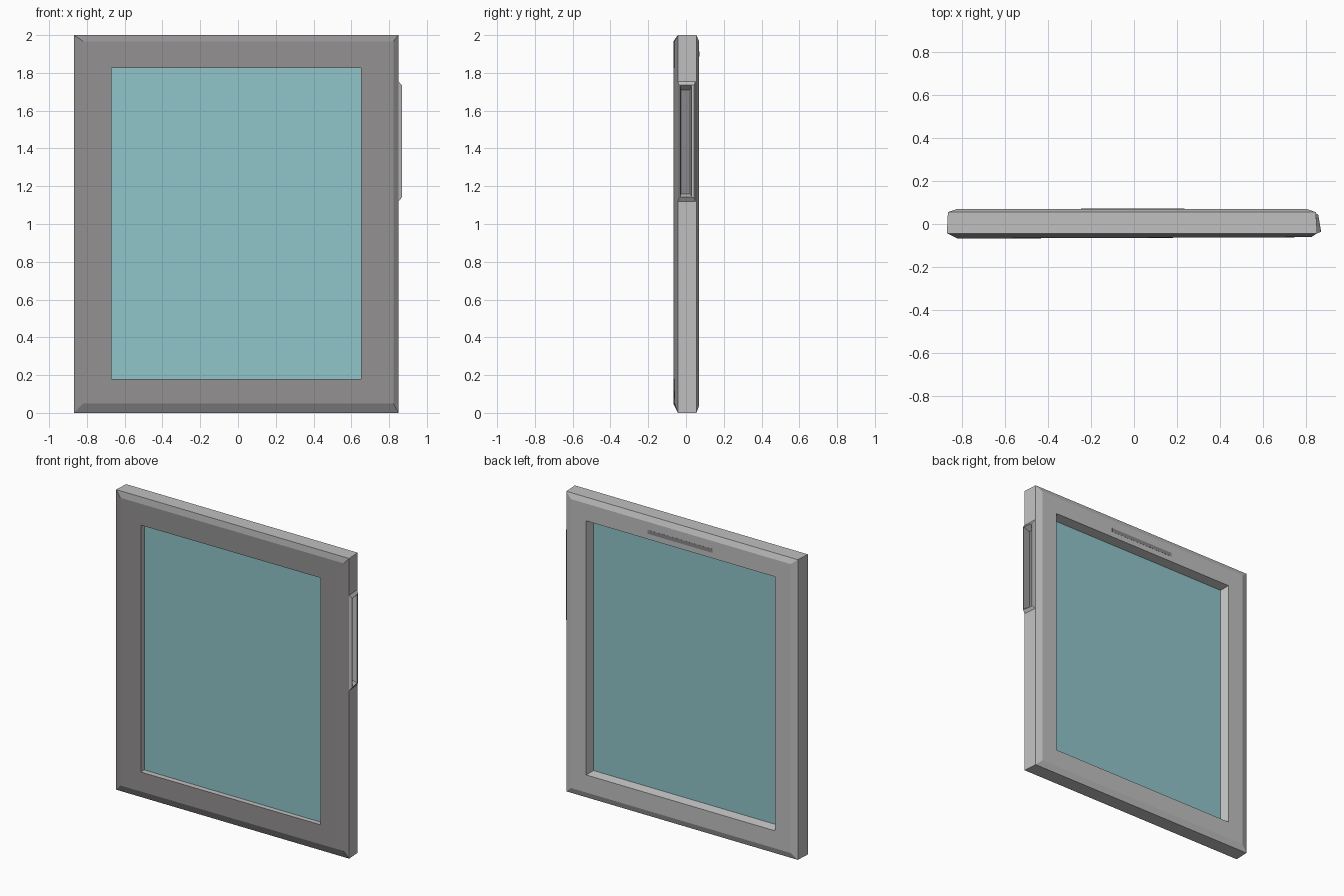
import bpy, bmesh

if "Cube" in bpy.data.objects:
    bpy.data.objects.remove(bpy.data.objects["Cube"])


def material(name, color):
    m = bpy.data.materials.new(name)
    m.diffuse_color = (*color, 1)
    m.use_nodes = True
    m.node_tree.nodes["Principled BSDF"].inputs["Base Color"].default_value = m.diffuse_color
    return m


body_grey = material("body grey", (0.53, 0.53, 0.53))
front_grey = material("front dark grey", (0.295, 0.285, 0.29))
slot_grey = material("slot grey", (0.25, 0.25, 0.26))
reveal_grey = material("reveal light grey", (0.63, 0.63, 0.63))
screen_teal = material("screen teal", (0.28, 0.56, 0.59))


def finish(bm, name, mats):
    bmesh.ops.remove_doubles(bm, verts=bm.verts, dist=1e-5)
    bmesh.ops.recalc_face_normals(bm, faces=bm.faces)
    mesh = bpy.data.meshes.new(name)
    bm.to_mesh(mesh)
    bm.free()
    for m in mats:
        mesh.materials.append(m)
    ob = bpy.data.objects.new(name, mesh)
    bpy.context.collection.objects.link(ob)
    return ob


def loft(bm, rings, closed=False, skip=None, mats={}):
    """Join four-cornered rings with quads; skip = (ring, side) left open."""
    vs = [[bm.verts.new(p) for p in r] for r in rings]
    for i in range(len(vs) if closed else len(vs) - 1):
        a, b = vs[i], vs[(i + 1) % len(vs)]
        for j in range(4):
            k = (j + 1) % 4
            if (i, j) != skip:
                f = bm.faces.new((a[j], a[k], b[k], b[j]))
                f.material_index = mats.get(i, 0)
    return vs


def rect_y(y, x0, x1, z0, z1, y_right=None):
    yr = y if y_right is None else y_right
    return [(x0, y, z0), (x1, yr, z0), (x1, yr, z1), (x0, y, z1)]


def rect_x(x_front, x_back, y0, y1, z0, z1):
    return [(x_front, y0, z0), (x_back, y1, z0),
            (x_back, y1, z1), (x_front, y0, z1)]


def plate(name, y0, y1, x0, x1, z0, z1, mat):
    bm = bmesh.new()
    vs = loft(bm, [rect_y(y0, x0, x1, z0, z1), rect_y(y1, x0, x1, z0, z1)])
    bm.faces.new(vs[0])
    bm.faces.new(vs[1])
    return finish(bm, name, [mat])


# Frame: chamfered ring with a wider rebate behind the screen;
# the right side is left open for the slot
LIP = (-0.67, 0.65, 0.18, 1.825)
REBATE = (-0.707, 0.687, 0.157, 1.85)
FRONT_EDGE, BACK_EDGE = -0.043, 0.055
XF, XB = 0.85, 0.843
bm = bmesh.new()
loft(bm, [
    rect_y(-0.067, *LIP, y_right=-0.062),
    rect_y(-0.067, -0.82, 0.822, 0.05, 1.967, y_right=-0.061),
    rect_y(FRONT_EDGE, -0.868, XF, 0.0, 2.0),
    rect_y(BACK_EDGE, -0.863, XB, 0.0, 2.0),
    rect_y(0.07, -0.82, 0.80, 0.04, 1.965),
    rect_y(0.07, *REBATE),
    rect_y(-0.03, *REBATE),
    rect_y(-0.03, *LIP),
], closed=True, skip=(2, 1), mats={0: 1, 1: 1, 5: 3})

# Right side: raised rim, higher towards the front, around a sunken slot
side = loft(bm, [
    rect_x(XF, XB, FRONT_EDGE, BACK_EDGE, 0.0, 2.0),
    rect_x(0.85, 0.8435, -0.0425, 0.05, 1.12, 1.755),
    rect_x(0.867, 0.855, -0.037, 0.042, 1.14, 1.735),
    rect_x(0.867, 0.855, -0.031, 0.03, 1.143, 1.732),
    rect_x(0.825, 0.825, -0.027, 0.022, 1.16, 1.71),
])
bm.faces.new(side[-1]).material_index = 2

# Front wall of the slot carries the front colour
for f in bm.faces:
    ys = [v.co.y for v in f.verts]
    xs = [v.co.x for v in f.verts]
    if min(xs) > 0.82 and min(ys) > -0.032 and max(ys) < -0.026:
        f.material_index = 1
finish(bm, "frame", [body_grey, front_grey, slot_grey, reveal_grey])

# Screen pane, filling the rebate behind the front lip
plate("screen", -0.03, -0.007, *REBATE, screen_teal)

# Vent strip on the back, near the top
plate("back_vent", 0.066, 0.0708, -0.245, 0.235, 1.886, 1.912, slot_grey)
